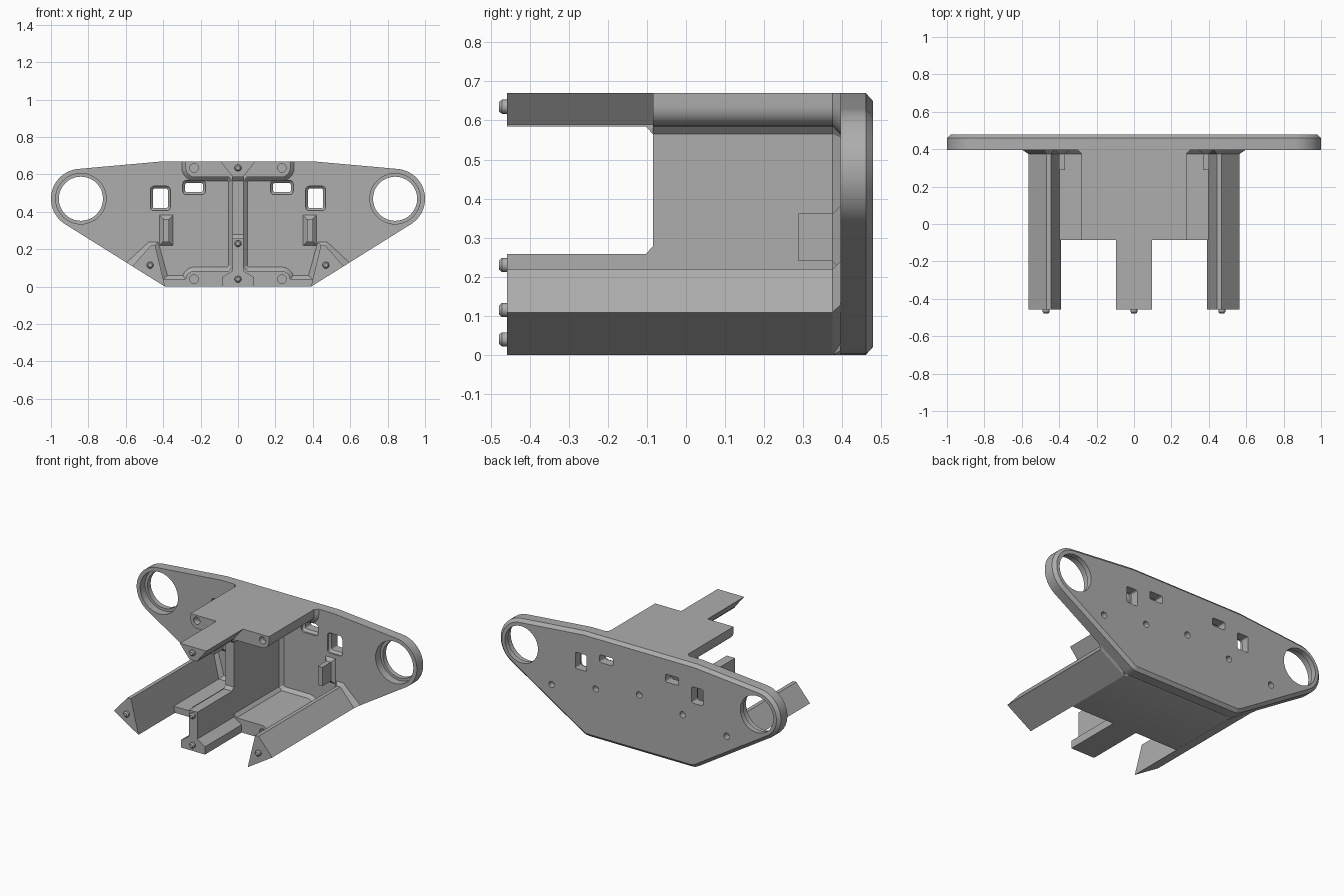
import bpy
import bmesh
from math import sin, cos, radians, pi

if "Cube" in bpy.data.objects:
    bpy.data.objects.remove(bpy.data.objects["Cube"])

grey = bpy.data.materials.new("plain grey")
grey.use_nodes = True
grey.diffuse_color = (0.42, 0.42, 0.42, 1)
grey.node_tree.nodes["Principled BSDF"].inputs["Base Color"].default_value = grey.diffuse_color

BACK, FACE, STEP, FRONT = 0.478, 0.395, -0.085, -0.458
TOP, FLARE = 0.67, 0.02


# Profile helpers, all as (x, z) points
def arc(cx, cz, r, a0, a1, n):
    angles = [radians(a0 + (a1 - a0) * i / n) for i in range(n + 1)]
    return [(cx + r * cos(a), cz + r * sin(a)) for a in angles]


def circle(cx, cz, r, n=48):
    return arc(cx, cz, r, 0, 360, n)[:-1]


def rect(cx, cz, w, h, r=0.01):
    pts = []
    for i, (sx, sz) in enumerate([(1, 1), (-1, 1), (-1, -1), (1, -1)]):
        pts += arc(cx + sx * (w / 2 - r), cz + sz * (h / 2 - r), r, i * 90, i * 90 + 90, 4)
    return pts


def symmetric(half):
    return half + [(-x, z) for x, z in reversed(half)]


def flip(profile, side):
    return [(x * side, z) for x, z in profile]


def offset(profile, d):
    n = len(profile)
    area = sum(profile[i - 1][0] * profile[i][1] - profile[i][0] * profile[i - 1][1] for i in range(n))
    s = 1 if area > 0 else -1
    out = []
    for i in range(n):
        (ax, az), (bx, bz), (cx, cz) = profile[i - 1], profile[i], profile[(i + 1) % n]
        l1 = ((bx - ax) ** 2 + (bz - az) ** 2) ** 0.5
        l2 = ((cx - bx) ** 2 + (cz - bz) ** 2) ** 0.5
        n1 = ((bz - az) / l1, -(bx - ax) / l1)
        n2 = ((cz - bz) / l2, -(cx - bx) / l2)
        k = s * d / max(0.3, 1 + n1[0] * n2[0] + n1[1] * n2[1])
        out.append((bx + k * (n1[0] + n2[0]), bz + k * (n1[1] + n2[1])))
    return out


def inside_plate(profile):
    return [(x, min(TOP, max(z, 0, 0.625 * (abs(x) - 0.39)))) for x, z in profile]


# Mesh helpers
def loft(bm, sections):
    rings = [[bm.verts.new((x, y, z)) for x, z in prof] for y, prof in sections]
    n = len(rings[0])
    for a, b in zip(rings, rings[1:]):
        for i in range(n):
            bm.faces.new((a[i - 1], a[i], b[i], b[i - 1]))
    bm.faces.new(rings[0])
    bm.faces.new(rings[-1])


def build(name, *lofts):
    bm = bmesh.new()
    for sections in lofts:
        loft(bm, sections)
    bmesh.ops.recalc_face_normals(bm, faces=bm.faces)
    mesh = bpy.data.meshes.new(name)
    bm.to_mesh(mesh)
    bm.free()
    mesh.materials.append(grey)
    ob = bpy.data.objects.new(name, mesh)
    bpy.context.collection.objects.link(ob)
    return ob


def activate(ob):
    bpy.ops.object.select_all(action='DESELECT')
    ob.select_set(True)
    bpy.context.view_layer.objects.active = ob


def cut(ob, *lofts):
    cutter = build("cutter", *lofts)
    cutter.hide_render = True
    mod = ob.modifiers.new("holes", 'BOOLEAN')
    mod.operation, mod.solver, mod.object = 'DIFFERENCE', 'EXACT', cutter
    activate(ob)
    bpy.ops.object.modifier_apply(modifier=mod.name)
    bpy.data.objects.remove(cutter)


def smooth(ob):
    activate(ob)
    bpy.ops.object.shade_smooth_by_angle(angle=radians(30))


def flared(profile, y0):
    """Straight bar that widens where it meets the plate."""
    return [(y0, profile), (FACE - FLARE, profile), (FACE, inside_plate(offset(profile, FLARE)))]


# Back plate with a chamfered rear edge
half = [(0.37, 0), (0.39, 0.003), (0.41, 0.0125)]
half += arc(0.84, 0.47, 0.16, -58, 85, 30) + [(0.4, TOP)]
outline = symmetric(half)
plate = build("back_plate", [(FACE, outline), (BACK - 0.018, outline), (BACK, offset(outline, -0.02))])

# Ear bores, windows and rear pilot holes
holes = []
for s in (-1, 1):
    wide, narrow = circle(s * 0.84, 0.47, 0.135), circle(s * 0.84, 0.47, 0.118)
    holes.append([(0.3, wide), (0.445, wide), (0.445, narrow), (0.6, narrow)])
    for x, z, w, h in [(0.415, 0.472, 0.08, 0.105), (0.235, 0.53, 0.095, 0.05)]:
        inner = rect(s * x, z, w, h)
        outer = rect(s * x, z, w + 0.026, h + 0.026, 0.02)
        holes.append([(0.3, outer), (FACE + 0.012, outer), (FACE + 0.025, inner), (0.6, inner)])
for x, z in [(0, 0.37), (0.31, 0.325), (-0.31, 0.325), (0.625, 0.27), (-0.625, 0.27)]:
    holes.append([(BACK - 0.04, circle(x, z, 0.02, 24)), (0.6, circle(x, z, 0.02, 24))])
cut(plate, *holes)
smooth(plate)

# Upper and lower flanges with blind holes in the front face
upper = symmetric(arc(0.23, 0.635, 0.05, -90, 0, 8) + [(0.28, TOP)])
lower = symmetric([(0.39, 0), (0.40, 0.04), (0.281, 0.04)] + arc(0.23, 0.035, 0.05, 8, 90, 8))
for name, profile, z in [("upper_flange", upper, 0.635), ("lower_flange", lower, 0.04)]:
    flange = build(name, flared(profile, STEP))
    cut(flange, *[[(STEP - 0.1, circle(x, z, 0.023, 24)), (STEP + 0.04, circle(x, z, 0.023, 24))]
                  for x in (-0.235, 0.235)])
    smooth(flange)

# Central web between the flanges
build("central_web", flared(symmetric([(0.05, 0.084), (0.03, 0.105), (0.03, 0.565), (0.05, 0.586)]), STEP))


# Upper tongue and lower foot reaching forward from the flanges
def tongue(drop):
    return symmetric([(0.03, 0.585 - drop), (0.03, 0.59), (0.095, TOP)])


def foot(rise):
    return symmetric([(0.085, 0), (0.085, 0.05), (0.03, 0.085), (0.03, 0.258 + rise)])


for name, shape in [("upper_tongue", tongue), ("lower_foot", foot)]:
    build(name, [(FRONT, shape(0)), (STEP - 0.018, shape(0)), (STEP, shape(0.02))])

# Side struts and small clips
for side, s in [("left", 1), ("right", -1)]:
    strut = [(0.39, 0), (0.565, 0.109), (0.467, 0.22), (0.443, 0.22)]
    build(side + "_strut", flared(flip(strut, s), FRONT))
    clip = [(0.368, 0.24), (0.40, 0.24), (0.40, 0.362), (0.368, 0.362)]
    build(side + "_clip", flared(flip(clip, s), 0.288))

# Locating pegs on the front ends
pegs = []
for x, z in [(0, 0.635), (0, 0.23), (0, 0.04), (0.47, 0.115), (-0.47, 0.115)]:
    base, tip = circle(x, z, 0.018, 24), circle(x, z, 0.011, 24)
    pegs.append([(FRONT + 0.01, base), (FRONT - 0.013, base), (FRONT - 0.021, tip)])
smooth(build("locating_pegs", *pegs))
